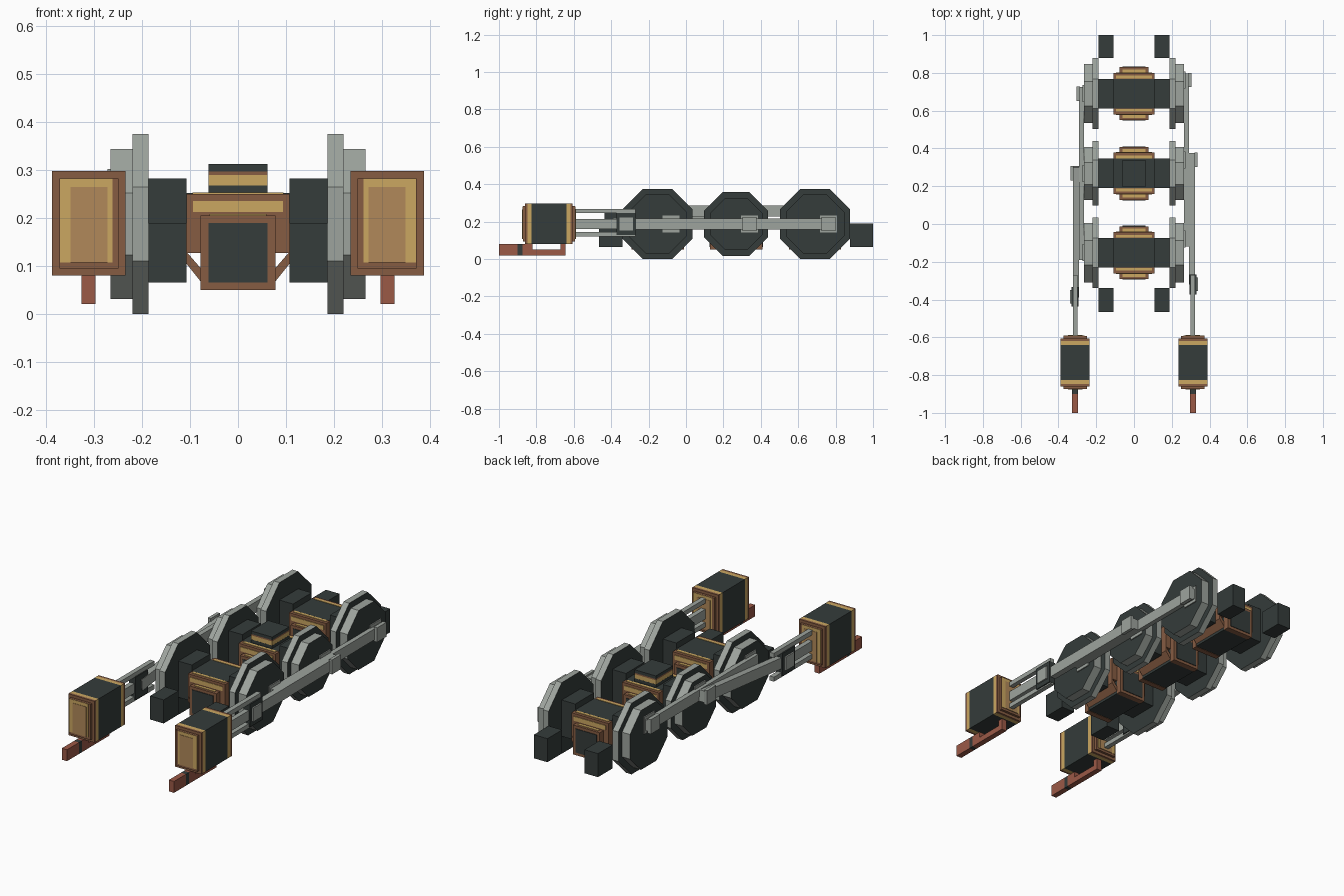
import bpy, bmesh, math
from mathutils import Matrix, Vector

if "Cube" in bpy.data.objects:
    bpy.data.objects.remove(bpy.data.objects["Cube"], do_unlink=True)


def material(name, rgb):
    m = bpy.data.materials.new(name)
    m.use_nodes = True
    m.diffuse_color = (*rgb, 1)
    m.node_tree.nodes["Principled BSDF"].inputs["Base Color"].default_value = (*rgb, 1)
    return m


DARK = material("dark iron", (.035, .045, .043))
STEEL = material("steel grey", (.34, .37, .34))
COPPER = material("copper brown", (.24, .107, .055))
BRASS = material("brass", (.6, .39, .12))
TAN = material("worn brass", (.44, .25, .10))
RED = material("rust red", (.33, .10, .062))


def finish(name, bm, *mats):
    bmesh.ops.recalc_face_normals(bm, faces=bm.faces)
    me = bpy.data.meshes.new(name)
    bm.to_mesh(me)
    bm.free()
    for m in mats:
        me.materials.append(m)
    ob = bpy.data.objects.new(name, me)
    bpy.context.collection.objects.link(ob)
    return ob


def box(name, mat, x, y, z):
    """Box from (low, high) ranges on each axis."""
    bm = bmesh.new()
    size = [abs(r[1] - r[0]) for r in (x, y, z)]
    mid = Vector([(r[0] + r[1]) / 2 for r in (x, y, z)])
    bmesh.ops.create_cube(bm, size=1, matrix=Matrix.Translation(mid) @ Matrix.Diagonal((*size, 1)))
    return finish(name, bm, mat)


def around(c, r):
    return (c - r, c + r)


def octagon(name, x, y, z, apothem):
    """Flat-topped eight-sided disc: dark faces, steel rim."""
    bm = bmesh.new()
    place = (Matrix.Translation((sum(x) / 2, y, z)) @ Matrix.Rotation(math.pi / 2, 4, 'Y')
             @ Matrix.Rotation(math.pi / 8, 4, 'Z'))
    r = apothem / math.cos(math.pi / 8)
    bmesh.ops.create_cone(bm, cap_ends=True, segments=8, radius1=r, radius2=r,
                          depth=abs(x[1] - x[0]), matrix=place)
    bm.normal_update()
    for f in bm.faces:
        f.material_index = 0 if abs(f.normal.x) > .9 else 1
    return finish(name, bm, DARK, STEEL)


def prism(name, mat, profile, y):
    """Extrude an x-z profile along y."""
    bm = bmesh.new()
    face = bm.faces.new([bm.verts.new((px, y[0], pz)) for px, pz in profile])
    out = bmesh.ops.extrude_face_region(bm, geom=[face])
    bmesh.ops.translate(bm, vec=(0, y[1] - y[0], 0),
                        verts=[v for v in out["geom"] if isinstance(v, bmesh.types.BMVert)])
    return finish(name, bm, mat)


def bar(name, x, a, b, half):
    """Straight rod between two (y, z) points."""
    ya, za = a
    yb, zb = b
    length = math.hypot(yb - ya, zb - za)
    ob = box(name, STEEL, around(0, abs(x[1] - x[0]) / 2), around(0, length / 2), around(0, half))
    ob.location = (sum(x) / 2, (ya + yb) / 2, (za + zb) / 2)
    ob.rotation_euler.x = math.atan2(zb - za, yb - ya)
    return ob


AXLE_Z = .1875
AXLES = {"front": (-.152, .1875), "middle": (.268, .171), "rear": (.69, .1875)}

# Gearboxes between the wheels
for tag, (y, _) in AXLES.items():
    box(f"{tag}_axle_core", DARK, around(0, .108), around(y, .078), (.127, .252))
    box(f"{tag}_lower_core", DARK, around(0, .077), around(y, .125), (.052, .2))
    for end in (-1, 1):
        def span(a, b):
            return (y + end * a, y + end * b)
        box(f"{tag}_gear_casing", COPPER, around(0, .108), span(.078, .11), (.127, .25))
        box(f"{tag}_casing_top_band", BRASS, around(0, .095), span(.08, .095), (.245, .253))
        box(f"{tag}_casing_band", BRASS, around(0, .094), span(.105, .113), (.213, .236))
        box(f"{tag}_end_frame", COPPER, around(0, .078), span(.11, .14), (.05, .205))
        box(f"{tag}_end_cover", DARK, around(0, .062), span(.136, .143), (.065, .19))
        box(f"{tag}_end_top_band", BRASS, around(0, .06), span(.113, .128), (.2, .208))
    for s in (-1, 1):
        prism(f"{tag}_gearbox_strut", COPPER,
              [(s * .108, .13), (s * .108, .105), (s * .076, .065), (s * .076, .093)],
              around(y, .11))
        box(f"{tag}_axle_box", DARK, (s * .108, s * .188), around(y, .078), (.092, .283))

# Raised cap on the middle gearbox
cap_y = AXLES["middle"][0]
for name, mat, r, z in (("cap_base", DARK, .062, (.25, .268)), ("cap_ring", BRASS, .0615, (.268, .29)),
                        ("cap_rim", COPPER, .062, (.29, .297)), ("cap_lid", DARK, .062, (.297, .313))):
    box(name, mat, around(0, r), around(cap_y, r + .01), z)

for s, side in ((1, "left"), (-1, "right")):
    def X(a, b):
        return (s * a, s * b)

    # Crank phase differs by a quarter turn between the sides
    dy, dz = (.072, 0) if s > 0 else (0, .07)
    pin_z = AXLE_Z + dz

    # Wheels, crank bosses and pins
    for tag, (y, r) in AXLES.items():
        octagon(f"{side}_{tag}_flange", X(.187, .22), y, AXLE_Z, r)
        octagon(f"{side}_{tag}_tread", X(.22, .266), y, AXLE_Z, r - .031)
        box(f"{side}_{tag}_crank_boss", STEEL, X(.26, .272), around(y + dy, .045), around(pin_z, .045))
    for tag, x in (("rear", (.285, .305)), ("middle", (.32, .337))):
        box(f"{side}_{tag}_pin_cap", STEEL, X(*x), around(AXLES[tag][0] + dy, .038), around(pin_z, .038))

    # Coupling rod, main rod and piston rod
    head_y = -.32 if s > 0 else -.385
    bar(f"{side}_coupling_rod", X(.264, .29), (-.19 + dy, pin_z), (.725 + dy, pin_z), .029)
    bar(f"{side}_main_rod", X(.29, .324), (head_y, AXLE_Z), (cap_y + dy + .035, pin_z), .029)
    bar(f"{side}_piston_rod", X(.299, .324), (-.6, AXLE_Z), (head_y, AXLE_Z), .026)

    # Slide bars and crosshead
    for z in (.132, .257):
        bar(f"{side}_slide_bar", X(.299, .324), (-.6, z), (-.27, z), .012)
    box(f"{side}_crosshead", DARK, X(.293, .331), around(head_y, .052), around(AXLE_Z, .06))
    box(f"{side}_crosshead_plate", STEEL, X(.326, .339), around(head_y, .036), around(AXLE_Z, .036))

    # Cylinder block with copper ends and brass bands
    mid = -.7325
    box(f"{side}_cylinder", DARK, X(.235, .388), around(mid, .093), (.08, .298))
    for end in (-1, 1):
        def span(a, b):
            return (mid + end * a, mid + end * b)
        box(f"{side}_cylinder_band", BRASS, X(.235, .388), span(.093, .114), (.08, .298))
        box(f"{side}_cylinder_end", COPPER, X(.235, .388), span(.114, .127), (.08, .298))
        box(f"{side}_cylinder_head", COPPER, X(.25, .373), span(.127, .14), (.095, .283))
        box(f"{side}_head_panel", BRASS, X(.262, .372), span(.136, .142), (.107, .282))
        box(f"{side}_head_centre", TAN, X(.272, .35), span(.138, .144), (.107, .265))

    # Drain pipe under the cylinder
    box(f"{side}_pipe_nose", RED, X(.297, .327), (-1, -.9), (.02, .08))
    box(f"{side}_pipe_collar", DARK, X(.297, .327), (-.9, -.875), (.02, .08))
    box(f"{side}_pipe_joint", RED, X(.297, .327), (-.875, -.82), (.02, .08))
    box(f"{side}_pipe_run", RED, X(.297, .327), (-.82, -.645), (.02, .05))
    box(f"{side}_pipe_riser", RED, X(.297, .327), (-.672, -.645), (.05, .081))

    # Frame end blocks
    for tag, y in (("front", (-.465, -.34)), ("rear", (.878, 1))):
        box(f"{side}_{tag}_frame_block", DARK, X(.108, .187), y, (.065, .189))
